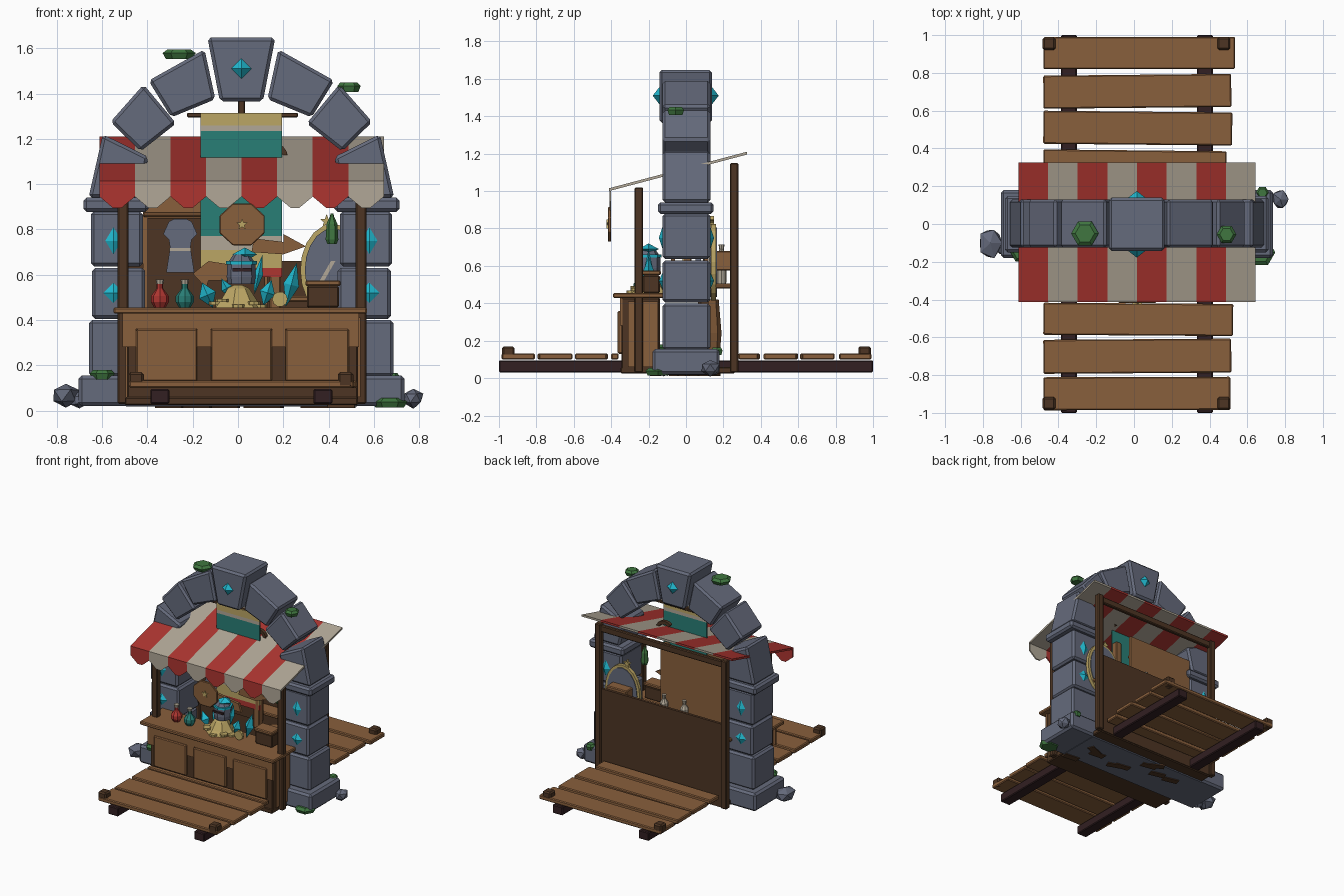
import bpy, bmesh, math, random
from mathutils import Matrix, Vector

random.seed(4)
cube = bpy.data.objects.get("Cube")
if cube:
    bpy.data.objects.remove(cube)

COLOURS = dict(
    stone=(.13, .145, .2), wood=(.25, .115, .045), dark_wood=(.075, .036, .017),
    beam_wood=(.032, .014, .016), red_cloth=(.42, .036, .03), cream_cloth=(.44, .39, .31),
    teal_cloth=(.022, .21, .18), crystal_cyan=(.015, .48, .62), gold=(.5, .38, .13),
    moss_green=(.05, .18, .05))
MATS = {}
for key, rgb in COLOURS.items():
    m = bpy.data.materials.new(key)
    m.use_nodes = True
    m.diffuse_color = (*rgb, 1)
    bsdf = m.node_tree.nodes["Principled BSDF"]
    bsdf.inputs["Base Color"].default_value = (*rgb, 1)
    bsdf.inputs["Roughness"].default_value = .8
    MATS[key] = m


def finish(name, bm, mat, bevel=0):
    """Turn a bmesh into a flat shaded object, with chamfered edges if asked."""
    if bevel:
        bmesh.ops.bevel(bm, geom=bm.edges[:], offset=bevel, segments=1, affect='EDGES')
    bmesh.ops.recalc_face_normals(bm, faces=bm.faces[:])
    me = bpy.data.meshes.new(name)
    bm.to_mesh(me)
    bm.free()
    for key in ([mat] if isinstance(mat, str) else mat):
        me.materials.append(MATS[key])
    ob = bpy.data.objects.new(name, me)
    bpy.context.collection.objects.link(ob)
    return ob


def box(name, x, y, z, mat, bevel=.006, turn=0):
    """Box from (low, high) ranges."""
    bm = bmesh.new()
    size = [r[1] - r[0] for r in (x, y, z)]
    mid = Vector([sum(r) / 2 for r in (x, y, z)])
    mat4 = Matrix.Translation(mid) @ Matrix.Rotation(turn, 4, 'Z') @ Matrix.Diagonal((*size, 1))
    bmesh.ops.create_cube(bm, size=1, matrix=mat4)
    return finish(name, bm, mat, bevel)


def prism(name, pts, y0, y1, mat, bevel=0):
    """Outline in x, z pushed from y0 to y1."""
    bm = bmesh.new()
    face = bm.faces.new([bm.verts.new((px, y0, pz)) for px, pz in pts])
    out = bmesh.ops.extrude_face_region(bm, geom=[face])
    bmesh.ops.translate(bm, vec=(0, y1 - y0, 0),
                        verts=[v for v in out["geom"] if isinstance(v, bmesh.types.BMVert)])
    return finish(name, bm, mat, bevel)


def ring(n, cx, cz, rx, rz, start=0):
    return [(cx + rx * math.cos(start + math.tau * i / n),
             cz + rz * math.sin(start + math.tau * i / n)) for i in range(n)]


def lathe(name, profile, at, mat, sides=8):
    """Turned shape from (radius, height) points."""
    bm = bmesh.new()
    loops = [[bm.verts.new((px + at[0], py + at[1], h + at[2]))
              for px, py in ring(sides, 0, 0, r, r)] for r, h in profile]
    for a, b in zip(loops, loops[1:]):
        for i in range(sides):
            bm.faces.new((a[i], a[(i + 1) % sides], b[(i + 1) % sides], b[i]))
    bm.faces.new(loops[0])
    bm.faces.new(loops[-1])
    return finish(name, bm, mat)


def gem(name, at, r, h, depth, lean=0):
    bm = bmesh.new()
    for s in (1, -1):
        bmesh.ops.create_cone(bm, segments=4, radius1=1, radius2=0, depth=1, cap_ends=False,
                              matrix=Matrix.Diagonal((1, 1, s, 1)) @ Matrix.Translation((0, 0, .5)))
    bmesh.ops.transform(bm, verts=bm.verts[:], matrix=Matrix.Translation(at)
                        @ Matrix.Rotation(lean, 4, 'Y') @ Matrix.Diagonal((r, depth, h, 1)))
    return finish(name, bm, "crystal_cyan")


def rock(name, at, size):
    bm = bmesh.new()
    bmesh.ops.create_icosphere(bm, subdivisions=1, radius=1)
    for v in bm.verts:
        v.co *= random.uniform(.85, 1.08)
    bmesh.ops.transform(bm, verts=bm.verts[:], matrix=Matrix.Translation(at) @ Matrix.Diagonal((*size, 1)))
    return finish(name, bm, "stone")


# Stone arch: pillars and curved blocks, mirrored about its own middle
MID = .015
ARCH = [[(.163, 1.595), (.41, 1.457), (.31, 1.295), (.115, 1.375)],
        [(.432, 1.44), (.578, 1.275), (.445, 1.145), (.288, 1.268)],
        [(.612, 1.22), (.675, .94), (.455, .94), (.41, 1.12)]]
for s, side in ((1, "left"), (-1, "right")):
    def span(a, b):
        return tuple(sorted((MID + s * a, MID + s * b)))
    box(f"{side}_pillar_base", span(.38, .72), (-.18, .18), (.02, .155), "stone", .015)
    for i, (a, b, z0, z1) in enumerate([(.44, .672, .15, .4), (.425, .66, .405, .63), (.435, .665, .637, .88)]):
        box(f"{side}_pillar_block_{i}", span(a, b), (-.125, .13), (z0, z1), "stone", .014)
    box(f"{side}_capital", span(.41, .698), (-.15, .148), (.878, .94), "stone", .014)
    for i, pts in enumerate(ARCH):
        prism(f"{side}_arch_block_{i}", [(MID + s * px, pz) for px, pz in pts], -.125, .13, "stone", .014)
    for y in (-.125, .13):
        gem(f"{side}_upper_crystal", (MID + s * .565, y, .75), .036, .06, .02)
        gem(f"{side}_lower_crystal", (MID + s * .565, y, .52), .045, .045, .02)
prism("keystone", [(-.135, 1.648), (.165, 1.648), (.11, 1.365), (-.08, 1.365)], -.143, .14, "stone", .015)
for y in (-.143, .14):
    gem("keystone_crystal", (MID, y, 1.51), .045, .045, .035)

# Rocks and moss
rock("right_rock", (-.76, -.1, .065), (.07, .09, .058))
rock("right_pebble", (-.7, -.12, .045), (.04, .05, .04))
rock("left_rock", (.775, .13, .055), (.05, .055, .045))
for x, y, z, r in [(-.26, -.05, 1.575, .073), (.49, -.055, 1.43, .052), (.67, -.15, .035, .078),
                   (-.6, -.15, .16, .055), (.68, .165, .145, .035)]:
    lathe("moss_pad", [(r * .8, -.022), (r, .004), (r * .7, .02)], (x, y, z), "moss_green", 6)

# Floor
box("stone_floor", (-.5, .53), (-.17, .17), (.018, .05), "stone")
box("stall_floor", (-.5, .53), (-.35, .26), (.024, .06), "dark_wood")
for i in range(9):
    x, y = random.uniform(-.4, .4), random.uniform(-.28, .2)
    box("floor_scrap", (x, x + .12), (y, y + .05), (.012, .03), "dark_wood", 0, random.uniform(-.5, .5))

# Plank walkways in front and behind
for y0, y1, x1 in [(.82, .99, .535), (.615, .79, .515), (.42, .595, .52), (.285, .39, .49),
                   (-.59, -.42, .525), (-.79, -.61, .515), (-.985, -.81, .51)]:
    box("walkway_plank", (-.48, x1), (y0, y1), (.1, .132), "wood", .006, random.uniform(-.012, .012))
box("step_rail", (-.48, .51), (-.4, -.36), (.1, .132), "wood")
for x in (-.345, .375):
    for y in ((-1, -.14), (.16, 1)):
        box("walkway_beam", (x - .042, x + .042), y, (.03, .095), "beam_wood")
for x in (-.45, .475):
    for y in (-.95, .955):
        box("walkway_peg", (x - .034, x + .034), (y - .034, y + .034), (.1, .17), "dark_wood", .01)

# Counter with three panels
box("counter_body", (-.49, .53), (-.345, -.14), (.03, .43), "dark_wood")
box("counter_top", (-.55, .57), (-.39, -.12), (.428, .455), "wood")
box("counter_top_rail", (-.48, .52), (-.353, -.34), (.36, .43), "wood", 0)
for x0, x1 in [(-.45, -.18), (-.12, .15), (.21, .49)]:
    box("counter_panel", (x0, x1), (-.365, -.34), (.13, .36), "wood")
for x in (-.48, -.15, .18, .505):
    box("counter_stile", (x - .03, x + .03), (-.353, -.34), (.28, .43), "wood", 0)
for x in (-.497, .53):
    box("counter_side_panel", (x, x + .01), (-.31, -.15), (.06, .41), "wood", 0)

# Posts, back wall, shelf and backing board
for x in (-.508, .543):
    box("front_post", (x - .024, x + .024), (-.275, -.23), (.03, 1.02), "dark_wood")
    box("back_post", (x - .024, x + .024), (.235, .28), (.03, 1.15), "dark_wood")
box("front_crossbar", (-.508, .543), (-.268, -.238), (.985, 1.015), "dark_wood")
box("back_crossbar", (-.508, .543), (.243, .272), (1.09, 1.14), "dark_wood")
box("back_wall", (-.5, .535), (.245, .265), (.03, .66), "dark_wood", 0)
box("back_shelf", (-.48, .52), (.13, .25), (.48, .505), "wood")
box("shelf_crate", (.33, .5), (.15, .24), (.575, .68), "wood")
box("backing_board", (-.42, .13), (.1, .12), (.45, 1.02), "wood", 0)
box("backing_board_front", (-.4, .12), (.092, .1), (.45, .85), "dark_wood", 0)
box("hanging_rail", (-.42, .13), (.08, .1), (.855, .875), "wood")
box("display_post", (.14, .19), (-.02, .03), (.45, 1.0), "wood")
lathe("barrel", [(.055, 0), (.07, .18), (.055, .36)], (.22, .12, .06), "wood")

# Striped awning with a pointed valance
X0, W = -.612, .157
bm = bmesh.new()
for i in range(8):
    a, b = X0 + i * W, X0 + (i + 1) * W
    rows = [[(a, -.412, 1.0), (b, -.412, 1.0), (b, .325, 1.195), (a, .325, 1.195)],
            [(a, -.41, 1.0), (a, -.41, .945), (a + W * .38, -.41, .895), (b - W * .38, -.41, .895),
             (b, -.41, .945), (b, -.41, 1.0)]]
    for pts, push in zip(rows, ((0, 0, .015), (0, .01, 0))):
        face = bm.faces.new([bm.verts.new(p) for p in pts])
        out = bmesh.ops.extrude_face_region(bm, geom=[face])["geom"]
        bmesh.ops.translate(bm, vec=push, verts=[g for g in out if isinstance(g, bmesh.types.BMVert)])
    bm.faces.ensure_lookup_table()
for f in bm.faces:
    f.material_index = int((f.calc_center_median().x - X0 - 1e-4) / W) % 2
finish("awning", bm, ["red_cloth", "cream_cloth"])

# Banner on its rod
box("banner_rod", (-.225, .265), (-.01, .015), (1.295, 1.315), "dark_wood", .004)
box("banner_hanger", (0, .03), (-.01, .02), (1.3, 1.38), "dark_wood", .004)
BANDS = [(1.315, 1.26, "gold"), (1.26, 1.235, "cream_cloth"), (1.235, .77, "teal_cloth"),
         (.77, .71, "cream_cloth"), (.71, .63, "gold"), (.63, .59, "red_cloth")]
for hi, lo, key in BANDS:
    box("banner_" + key, (-.165, .195), (-.02, -.012), (lo, hi), key, 0)
arc = ring(16, .15, 1.12, .07, .065)[:7]
prism("horn", arc + ring(16, .15, 1.115, .05, .045)[:7][::-1], .02, .045, "dark_wood")

# Hanging sign and lantern
prism("sign_board", ring(8, .018, .822, .108, .1, math.pi / 8), -.418, -.4, "wood", .004)
star = [p for a, b in zip(ring(5, .018, .822, .026, .026, math.pi / 2),
                          ring(5, .018, .822, .011, .011, math.pi * .7)) for p in (a, b)]
prism("sign_star", star, -.425, -.417, "gold")
lathe("lantern", [(.02, 0), (.028, .02), (.024, .09), (.01, .12), (.006, .135)], (.415, -.1, .735), "moss_green", 6)

# Tunic
HALF = [(.03, .845), (.05, .835), (.075, .78), (.05, .755), (.045, .72), (.062, .61)]
prism("tunic", [(-.255 + a, b) for a, b in HALF] + [(-.255 - a, b) for a, b in HALF[::-1]], .05, .08, "stone")
box("tunic_belt", (-.303, -.207), (.045, .085), (.705, .718), "cream_cloth", 0)

# Mirror
prism("mirror_rim", ring(20, .42, .62, .145, .205), .135, .16, "gold")
prism("mirror_glass", ring(20, .42, .62, .125, .185), .128, .165, "stone")
prism("mirror_glint", [(.33, .52), (.35, .52), (.43, .66), (.41, .66)], .122, .129, "cream_cloth")
prism("mirror_star", [(a * 1.2 + .37, b * 1.2 - .15) for a, b in star], .13, .15, "gold")

# Arrow boards
prism("arrow_board_right", [(-.2, .605), (-.13, .66), (.06, .63), (.08, .57), (-.13, .575), (-.14, .54)],
      -.08, -.06, "wood")
prism("arrow_board_left", [(.06, .7), (.07, .76), (.2, .745), (.2, .78), (.3, .725), (.2, .69)],
      -.08, -.06, "wood")

# Goods on the counter
BOTTLE = [(.025, 0), (.04, .025), (.04, .05), (.014, .085), (.014, .11)]
for x, key in ((-.345, "red_cloth"), (-.235, "teal_cloth")):
    lathe("potion", BOTTLE, (x, -.24, .455), key)
    lathe("potion_cork", [(.016, 0), (.019, .02)], (x, -.24, .56), "cream_cloth")
for x in (-.12, .05):
    lathe("shelf_jar", [(.025, 0), (.03, .15), (.012, .18), (.016, .21)], (x, .19, .505), "cream_cloth")
lathe("coin_heap", [(.11, 0), (.085, .03), (.05, .085), (.02, .1)], (0, -.2, .455), "gold", 7)
for i in range(8):
    a = i * math.tau / 8
    lathe("coin", [(.028, 0), (.028, .014)], (.1 * math.cos(a), -.22 + .07 * math.sin(a), .455 + .012 * (i % 3)), "gold")
prism("large_coin", ring(10, .185, .492, .034, .034), -.26, -.24, "gold")
lathe("helmet", [(.06, 0), (.065, .03), (.062, .09), (.035, .13)], (.015, -.2, .56), "stone")
box("helmet_slot", (-.025, .06), (-.267, -.255), (.615, .63), "beam_wood", 0)
lathe("helmet_band", [(.068, 0), (.068, .015)], (.015, -.2, .645), "crystal_cyan")
for x, z, r, h, lean in [(-.135, .51, .04, .06, -.4), (.235, .555, .035, .1, .25), (.13, .52, .035, .06, .3),
                         (-.05, .54, .025, .05, -.5), (.09, .6, .02, .09, .2), (.03, .69, .055, .03, 0)]:
    gem("loose_crystal", (x, -.2, z), r, h, r, lean)
box("chest", (.305, .445), (-.23, -.14), (.455, .55), "dark_wood")
box("chest_lid", (.298, .452), (-.24, -.135), (.55, .575), "wood")
